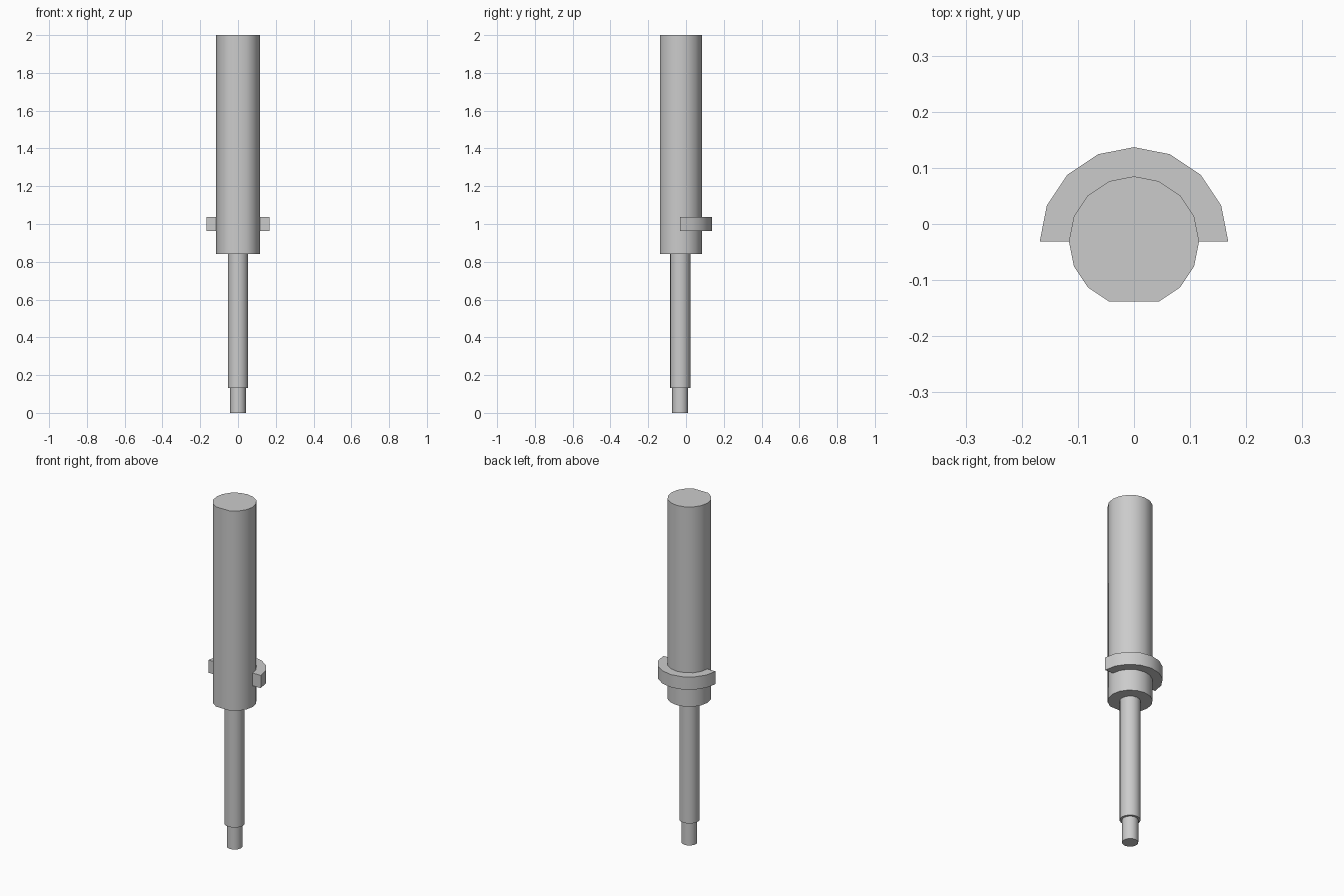
import bpy
import bmesh
import math

cube = bpy.data.objects.get("Cube")
if cube:
    bpy.data.objects.remove(cube, do_unlink=True)

SIDES = 16
AXIS_Y = -0.031

grey = bpy.data.materials.new("plain grey")
grey.use_nodes = True
grey.diffuse_color = (0.6, 0.6, 0.6, 1)
grey.node_tree.nodes["Principled BSDF"].inputs["Base Color"].default_value = (0.6, 0.6, 0.6, 1)


def arc(radius, steps):
    """Points on a circle about the shared axis, at whole steps from +x."""
    turn = math.tau / SIDES
    return [(radius * math.cos(i * turn), AXIS_Y + radius * math.sin(i * turn)) for i in steps]


def prism(name, outline, bottom, top):
    """Extrude a flat outline upward into a smooth-sided solid."""
    bm = bmesh.new()
    base = bm.faces.new([bm.verts.new((x, y, bottom)) for x, y in outline])
    raised = bmesh.ops.extrude_face_region(bm, geom=[base], use_keep_orig=True)
    verts = [v for v in raised["geom"] if isinstance(v, bmesh.types.BMVert)]
    bmesh.ops.translate(bm, vec=(0, 0, top - bottom), verts=verts)
    bmesh.ops.recalc_face_normals(bm, faces=bm.faces)
    mesh = bpy.data.meshes.new(name)
    bm.to_mesh(mesh)
    bm.free()
    mesh.materials.append(grey)
    obj = bpy.data.objects.new(name, mesh)
    bpy.context.collection.objects.link(obj)
    bpy.ops.object.select_all(action="DESELECT")
    obj.select_set(True)
    bpy.context.view_layer.objects.active = obj
    bpy.ops.object.shade_smooth_by_angle(angle=math.radians(40))


full = range(SIDES)
half = range(SIDES // 2 + 1)

# Narrow tip and shaft
prism("tip", arc(0.042, full), 0, 0.133)
prism("shaft", arc(0.054, full), 0.133, 0.84)

# Main barrel, with one flat facet along the front
front_step = SIDES * 3 // 4
prism("barrel", arc(0.116, [i for i in full if i != front_step]), 0.84, 2)

# Half collar around the back of the barrel
prism("half_collar", arc(0.168, half) + arc(0.115, reversed(half)), 0.963, 1.037)
